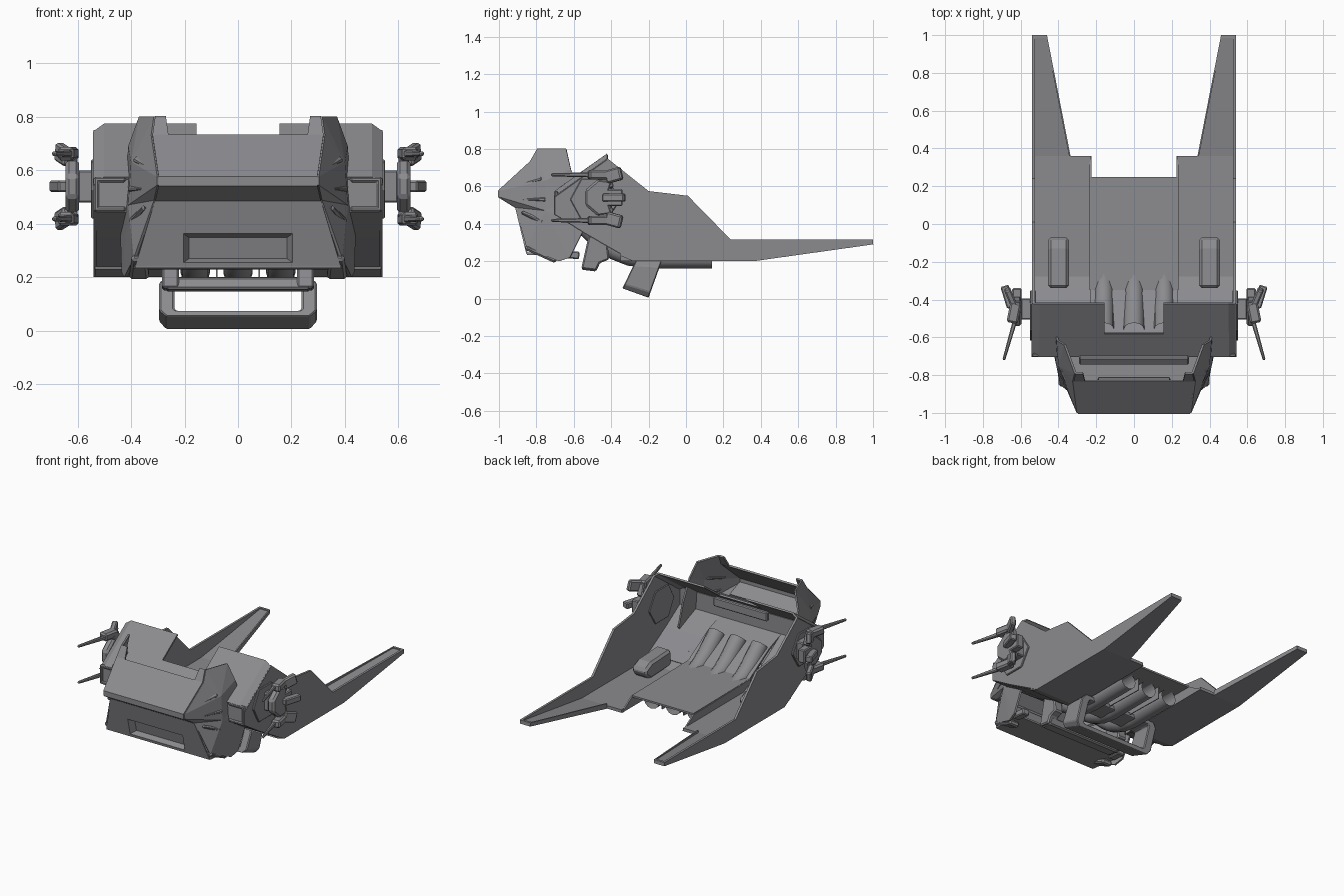
import bpy, bmesh, math
from mathutils import Matrix, Vector

if "Cube" in bpy.data.objects:
    bpy.data.objects.remove(bpy.data.objects["Cube"])

mat = bpy.data.materials.new("hull grey")
mat.diffuse_color = (0.26, 0.26, 0.275, 1)
mat.use_nodes = True
mat.node_tree.nodes["Principled BSDF"].inputs["Base Color"].default_value = mat.diffuse_color


def make(name, verts, faces, bevel=0, thick=0):
    me = bpy.data.meshes.new(name)
    bm = bmesh.new()
    vs = [bm.verts.new(v) for v in verts]
    for f in faces:
        bm.faces.new([vs[i] for i in f])
    bmesh.ops.recalc_face_normals(bm, faces=bm.faces)
    bm.to_mesh(me)
    bm.free()
    ob = bpy.data.objects.new(name, me)
    bpy.context.collection.objects.link(ob)
    me.materials.append(mat)
    if thick:
        s = ob.modifiers.new("thickness", 'SOLIDIFY')
        s.thickness, s.offset = thick, 0
    if bevel:
        b = ob.modifiers.new("bevel", 'BEVEL')
        b.width, b.segments = bevel, 1
    return ob


def prism(name, prof, x0, x1, bevel=0):
    """Side profile (y, z) extruded along x."""
    n = len(prof)
    vs = [(x, y, z) for x in (x0, x1) for y, z in prof]
    fs = [tuple(range(n)), tuple(range(n, 2 * n))]
    fs += [(i, (i + 1) % n, (i + 1) % n + n, i + n) for i in range(n)]
    return make(name, vs, fs, bevel)


def box(name, c, size, rx=0, rz=0, bevel=0.006, taper=1):
    """Box; taper narrows its front (-y) end."""
    m = Matrix.Translation(c) @ Matrix.Rotation(rz, 4, 'Z') @ Matrix.Rotation(rx, 4, 'X')
    vs = []
    for x in (-.5, .5):
        for y in (-.5, .5):
            for z in (-.5, .5):
                k = taper if y < 0 else 1
                vs.append(m @ Vector((x * size[0] * k, y * size[1], z * size[2] * k)))
    return make(name, vs, [(0, 1, 3, 2), (4, 5, 7, 6), (0, 1, 5, 4), (2, 3, 7, 6),
                           (0, 2, 6, 4), (1, 3, 7, 5)], bevel)


def strip(name, rows, thick):
    """Sheet symmetric in x through rows of (half width, y, z)."""
    vs = [(s * x, y, z) for x, y, z in rows for s in (-1, 1)]
    return make(name, vs, [(2 * i, 2 * i + 1, 2 * i + 3, 2 * i + 2)
                           for i in range(len(rows) - 1)], 0, thick)


# Side walls, tail trays and everything paired left and right
wall = [(-.70, .55), (-.42, .75), (-.20, .575), (.01, .55), (.24, .315), (1, .315),
        (1, .29), (.36, .20), (-.28, .20), (-.54, .35), (-.70, .45)]
hexagon = [(-.62, .53), (-.56, .64), (-.42, .64), (-.35, .53), (-.42, .42), (-.56, .42)]
for s, side in ((1, "right"), (-1, "left")):
    prism(side + "_side_wall", wall, s * .525, s * .54)
    tray = [(.23, -.35, .24), (.23, -.28, .21), (.23, .36, .21), (.34, .36, .21), (.465, 1, .30),
            (.535, 1, .30), (.535, .36, .21), (.535, -.28, .21), (.535, -.35, .24)]
    make(side + "_tail_tray", [(s * x, y, z) for x, y, z in tray],
         [(0, 1, 7, 8), (1, 2, 3, 6, 7), (3, 4, 5, 6)], 0, .02)
    # Raised inner lip of the tail
    make(side + "_tail_lip", [(s * .34, .36, .20), (s * .465, 1, .29), (s * .465, 1, .315),
                              (s * .34, .36, .235)], [(0, 1, 2, 3)], 0, .008)
    prism(side + "_tail_tip", [(.985, .29), (1, .29), (1, .315), (.985, .315)], s * .46, s * .54)
    # Scoop standing on the tray
    prism(side + "_scoop", [(-.34, .22), (-.34, .33), (-.13, .32), (-.07, .29), (-.07, .25), (-.12, .21)],
          s * .345, s * .455, .015)
    # Side of the central floor well
    prism(side + "_well_side", [(-.35, .2), (-.35, .28), (.25, .27), (.36, .2)], s * .225, s * .235)
    # Outer belly panel
    belly = [(-.69, .45), (-.54, .355), (-.35, .245)]
    make(side + "_outer_belly", [(s * x, y, z) for y, z in belly for x in (.23, .53)],
         [(0, 1, 3, 2), (2, 3, 5, 4)], 0, .015)

    # Sloped hood half with the centre notch and chamfered corner
    hood = [(0, -.70, .57), (.155, -.70, .57), (.50, -.70, .57), (.54, -.70, .54),
            (0, -.58, .657), (.155, -.58, .657), (.155, -.42, .77), (.50, -.42, .77), (.54, -.42, .74)]
    make(side + "_hood", [(s * x, y, z) for x, y, z in hood],
         [(0, 1, 5, 4), (1, 2, 7, 6, 5), (2, 3, 8, 7)], 0, .012)
    # Framed recess beside the nose
    for nm, z in (("upper", .565), ("lower", .455)):
        box(f"{side}_intake_{nm}_rim", (s * .48, -.695, z), (.12, .02, .02))
    box(side + "_intake_outer_rim", (s * .53, -.695, .51), (.02, .02, .12))

    # Nose cheek plate: outer rim of the shell
    cheek = [(.31, -.79, .80), (.32, -.83, .73), (.297, -1, .575), (.297, -1, .545),
             (.31, -.91, .49), (.385, -.85, .27), (.42, -.68, .20), (.43, -.62, .22),
             (.435, -.54, .38), (.415, -.56, .55), (.405, -.615, .69), (.365, -.64, .80)]
    cv = [(s * x, y, z) for x, y, z in cheek] + [(s * .395, -.75, .63), (s * .405, -.75, .47)]
    rim = [(i, (i + 1) % 12, 12 if i in (0, 1, 9, 10, 11) else 13) for i in range(12) if i != 2]
    make(side + "_nose_cheek", cv, rim + [(2, 3, 13, 12), (9, 13, 12)], 0, .012)
    make(side + "_nose_corner_tab", [(s * .26, -.83, .73), (s * .32, -.83, .73), (s * .31, -.79, .80),
                                     (s * .27, -.79, .80)], [(0, 1, 2, 3)], 0, .012)
    # Ribs on the cheek
    for i, (y, z, x, a) in enumerate(((-.83, .625, .356, .22), (-.81, .53, .376, 0), (-.82, .435, .375, -.4))):
        box(f"{side}_cheek_rib_{i}", (s * x, y, z), (.024, .14, .026), a, -s * .4, .008, .7)
    # Small wedge under each nose corner
    box(side + "_chin_pod", (s * .37, -.775, .24), (.075, .18, .035), -.4, 0, .01, .75)
    box(side + "_chin_pod_fin", (s * .37, -.80, .258), (.03, .11, .04), -.4, 0, .008, .6)
    box(side + "_chin_pod_mount", (s * .38, -.62, .235), (.05, .10, .04), -.1)

    # Hexagonal mount plate through the wall
    prism(side + "_mount_plate", hexagon, s * .52, s * .55, .004)
    # Twin-prong side pod
    box(side + "_pod_neck", (s * .57, -.45, .54), (.06, .11, .12))
    prism(side + "_pod_body", [(-.54, .50), (-.54, .58), (-.47, .64), (-.39, .63), (-.42, .54),
                               (-.39, .45), (-.47, .44)], s * .595, s * .645, .012)
    box(side + "_pod_stub", (s * .668, -.385, .54), (.045, .12, .042), 0, -s * .3)
    box(side + "_pod_stub_block", (s * .62, -.40, .54), (.05, .12, .09))
    for nm, t in (("upper", 1), ("lower", -1)):
        zc = .54 + t * .122
        box(f"{side}_{nm}_prong", (s * .655, -.60, zc), (.025, .25, .028), 0, s * .28, .005, .6)
        box(f"{side}_{nm}_prong_block", (s * .635, -.47, zc), (.06, .11, .05), 0, s * .2, .01)
        box(f"{side}_{nm}_prong_tail", (s * .655, -.385, .54 + t * .12), (.035, .09, .07), t * .25, -s * .4, .008)
        box(f"{side}_{nm}_prong_arm", (s * .62, -.43, .54 + t * .085), (.04, .07, .08), t * .3)

    # Bracket joining the undercarriage bar to the belly
    prism(side + "_belly_bracket", [(-.56, .16), (-.48, .15), (-.46, .19), (-.41, .21), (-.42, .30),
                                    (-.52, .34)], s * .22, s * .285, .008)
    # Tube dividers under the belly
    prism(side + "_belly_divider", [(-.28, .19), (.14, .18), (.14, .26), (-.28, .26)], s * .077, s * .083)

# Hull skin: front band, sloped belly over the tubes, floor of the well
strip("hull_front_band", [(.53, -.69, .57), (.53, -.69, .45)], .012)
strip("centre_belly", [(.23, -.69, .45), (.23, -.56, .40), (.23, -.35, .275), (.23, .25, .27)], .012)
box("hood_beam", (0, -.72, .575), (.58, .05, .025), .7)
box("hood_rear_rail", (0, -.59, .60), (.40, .03, .06))

# Nose shell: brow, blunt tip, chin
strip("nose_shell", [(.32, -.83, .73), (.297, -1, .575), (.297, -1, .545), (.31, -.91, .49)], .012)
strip("nose_chin", [(.385, -.85, .24), (.41, -.64, .235)], .012)


# Lower nose panel with a sunken rectangular window
def rect(w0, z0, w1, z1, depth):
    return [(x, -.85 - (z - .24) * .24 + depth, z)
            for x, z in ((-w0, z0), (w0, z0), (w1, z1), (-w1, z1))]


rings = rect(.385, .24, .31, .49, 0) + rect(.205, .255, .205, .365, 0) + rect(.185, .268, .185, .35, .04)
make("nose_lower_panel", rings,
     [(r + i, r + (i + 1) % 4, r + 4 + (i + 1) % 4, r + 4 + i) for r in (0, 4) for i in range(4)]
     + [(8, 9, 10, 11)], 0, .008)


# Landing frame: leaning thin-walled rectangular loop
def loop_pt(x, u, d):
    bot = Vector((0, -.34 + .14 * d, .055 - .05 * d))
    top = Vector((0, -.27 + .14 * d, .20))
    p = bot.lerp(top, u)
    return (x, p.y, p.z)


outer = [(-.27, 0), (.27, 0), (.295, .15), (.295, .85), (.27, 1), (-.27, 1), (-.295, .85), (-.295, .15)]
inner = [(-.23, .14), (.23, .14), (.238, .18), (.238, .84), (.23, .88), (-.23, .88), (-.238, .84), (-.238, .18)]
lv = [loop_pt(x, u, d) for d in (0, 1) for ring in (outer, inner) for x, u in ring]
lf = []
for i in range(8):
    j = (i + 1) % 8
    lf += [(i, j, j + 8, i + 8), (i + 16, j + 16, j + 24, i + 24),
           (i, j, j + 16, i + 16), (i + 8, j + 8, j + 24, i + 24)]
make("landing_frame", lv, lf, .005)
prism("undercarriage_bar", [(-.56, .155), (-.48, .145), (-.46, .19), (-.54, .20)], -.27, .27, .008)

# Three exhaust tubes curving from the notch down under the floor
for i, x in enumerate((-.16, 0, .16)):
    cu = bpy.data.curves.new(f"exhaust_tube_{i}", 'CURVE')
    cu.dimensions = '3D'
    cu.bevel_depth, cu.bevel_resolution = .055, 4
    sp = cu.splines.new('POLY')
    path = [(-.56, .41), (-.51, .365), (-.45, .31), (-.38, .262), (-.30, .23), (-.2, .217), (.14, .217)]
    sp.points.add(len(path) - 1)
    for p, (y, z) in zip(sp.points, path):
        p.co = (x, y, z, 1)
    ob = bpy.data.objects.new(f"exhaust_tube_{i}", cu)
    bpy.context.collection.objects.link(ob)
    cu.materials.append(mat)
    bpy.ops.object.select_all(action='DESELECT')
    ob.select_set(True)
    bpy.context.view_layer.objects.active = ob
    bpy.ops.object.convert(target='MESH')
    bpy.ops.object.shade_smooth_by_angle(angle=math.radians(40))
